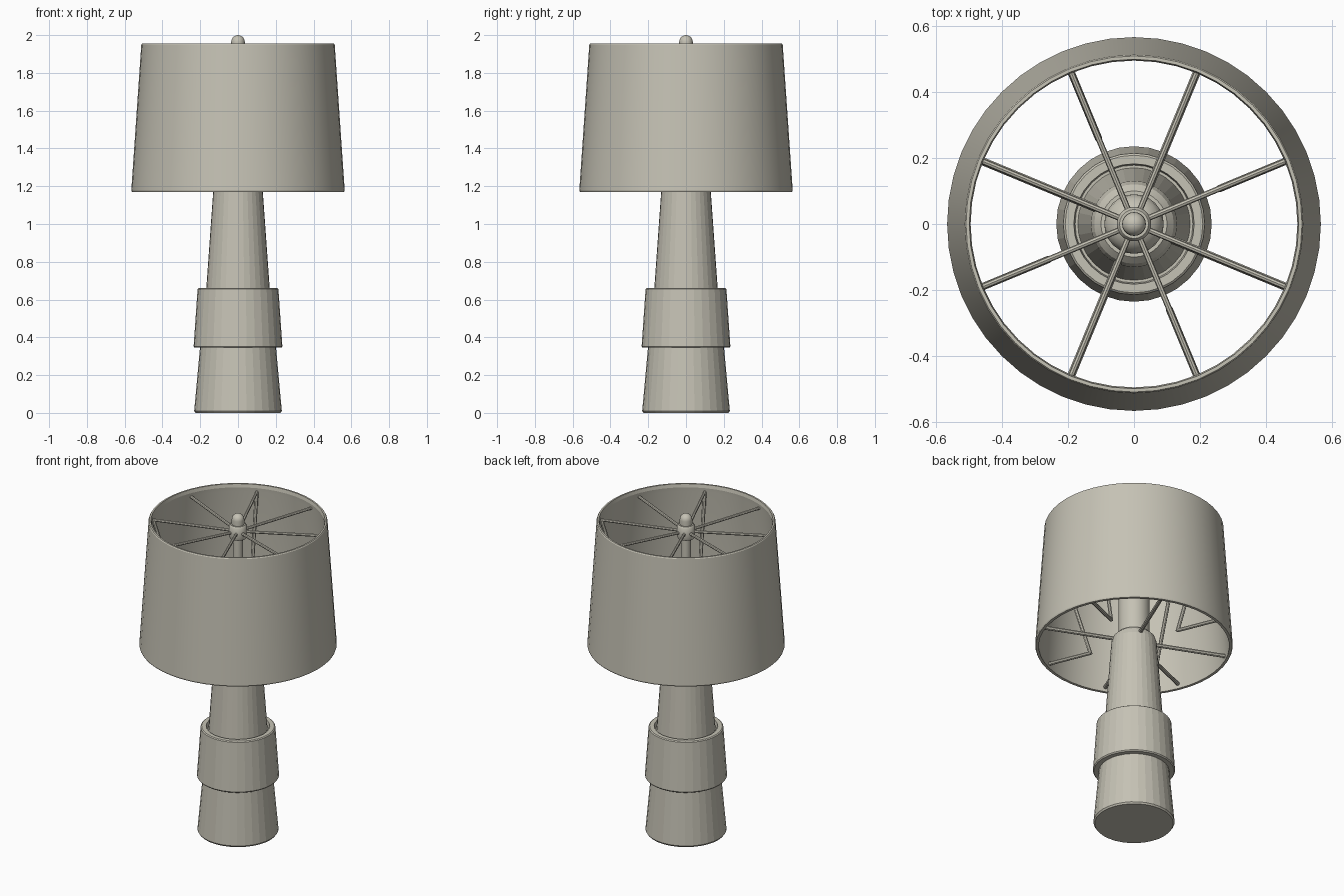
import bpy, bmesh, math
from mathutils import Vector

if "Cube" in bpy.data.objects:
    bpy.data.objects.remove(bpy.data.objects["Cube"], do_unlink=True)

COLOR = (0.56, 0.54, 0.46, 1)
mat = bpy.data.materials.new("warm grey")
mat.use_nodes = True
mat.diffuse_color = COLOR
mat.node_tree.nodes["Principled BSDF"].inputs["Base Color"].default_value = COLOR


def finish(name, bm, angle=None):
    bmesh.ops.recalc_face_normals(bm, faces=bm.faces)
    mesh = bpy.data.meshes.new(name)
    bm.to_mesh(mesh)
    bm.free()
    mesh.materials.append(mat)
    ob = bpy.data.objects.new(name, mesh)
    bpy.context.collection.objects.link(ob)
    if angle:
        bpy.ops.object.select_all(action="DESELECT")
        ob.select_set(True)
        bpy.context.view_layer.objects.active = ob
        bpy.ops.object.shade_smooth_by_angle(angle=math.radians(angle))
    return ob


def lathe(name, profile, sides, closed=False, angle=None):
    """Turn a (radius, height) profile around the z axis."""
    bm = bmesh.new()
    pts = profile + profile[:1] if closed else profile
    vs = [bm.verts.new((r, 0, z)) for r, z in pts]
    edges = [bm.edges.new(p) for p in zip(vs, vs[1:])]
    bmesh.ops.spin(bm, geom=vs + edges, cent=(0, 0, 0), axis=(0, 0, 1),
                   angle=math.tau, steps=sides, use_duplicate=False)
    bmesh.ops.remove_doubles(bm, verts=bm.verts, dist=0.0005)
    return finish(name, bm, angle)


def dome(radius, bottom, height, steps=6):
    arc = [math.pi / 2 * i / steps for i in range(steps + 1)]
    return [(radius * math.cos(a), bottom + height * math.sin(a)) for a in arc]


def rod(bm, a, b, radius):
    """Add a straight round wire between two points."""
    a, b = Vector(a), Vector(b)
    d = b - a
    m = d.to_track_quat("Z", "Y").to_matrix().to_4x4()
    m.translation = (a + b) / 2
    bmesh.ops.create_cone(bm, cap_ends=True, segments=8, radius1=radius,
                          radius2=radius, depth=d.length, matrix=m)


def polar(r, deg, z):
    t = math.radians(deg)
    return (r * math.cos(t), r * math.sin(t), z)


# Stacked, tapered body
lathe("base", [(0, 0), (0.225, 0), (0.232, 0.01), (0.2, 0.36), (0, 0.36)], 32, angle=8)
lathe("collar", [(0.19, 0.345), (0.23, 0.345), (0.235, 0.352), (0.214, 0.655),
                 (0.208, 0.66), (0.182, 0.66), (0.178, 0.63), (0.16, 0.63)],
      32, closed=True, angle=8)
lathe("stem", [(0, 0.6), (0.172, 0.6), (0.13, 1.19), (0.12, 1.22),
               (0.1, 1.24), (0, 1.24)], 32, angle=8)

# Rounded neck, pole, hub and finial inside the shade
lathe("neck", [(0, 1.2), (0.09, 1.2)] + dome(0.09, 1.58, 0.07), 24, angle=30)
lathe("pole", [(0, 1.6), (0.028, 1.6), (0.028, 1.9), (0, 1.9)], 16, angle=40)
lathe("hub", [(0, 1.85), (0.048, 1.85), (0.052, 1.86), (0.052, 1.925),
              (0.044, 1.935), (0, 1.935)], 20, angle=40)
lathe("finial", [(0, 1.92), (0.036, 1.92)] + dome(0.036, 1.964, 0.036), 20, angle=40)

# Thin-walled shade with a lip at each end
lathe("shade", [(0.562, 1.17), (0.565, 1.178), (0.512, 1.95), (0.508, 1.956),
                (0.498, 1.956), (0.494, 1.935), (0.497, 1.91), (0.545, 1.2),
                (0.545, 1.17)], 48, closed=True, angle=8)

# Wire frame: upper spokes, with lower spokes and braces in alternation
bm = bmesh.new()
for i in range(8):
    a = 22.5 + 45 * i
    rod(bm, polar(0.03, a, 1.89), polar(0.503, a, 1.91), 0.009)
    if i % 2:
        rod(bm, polar(0.08, a, 1.2), polar(0.55, a, 1.2), 0.012)
    else:
        rod(bm, polar(0.28, a, 1.2), polar(0.55, a, 1.2), 0.011)
        rod(bm, polar(0.28, a, 1.195), polar(0.495, a, 1.91), 0.011)
finish("shade_frame", bm, 40)
